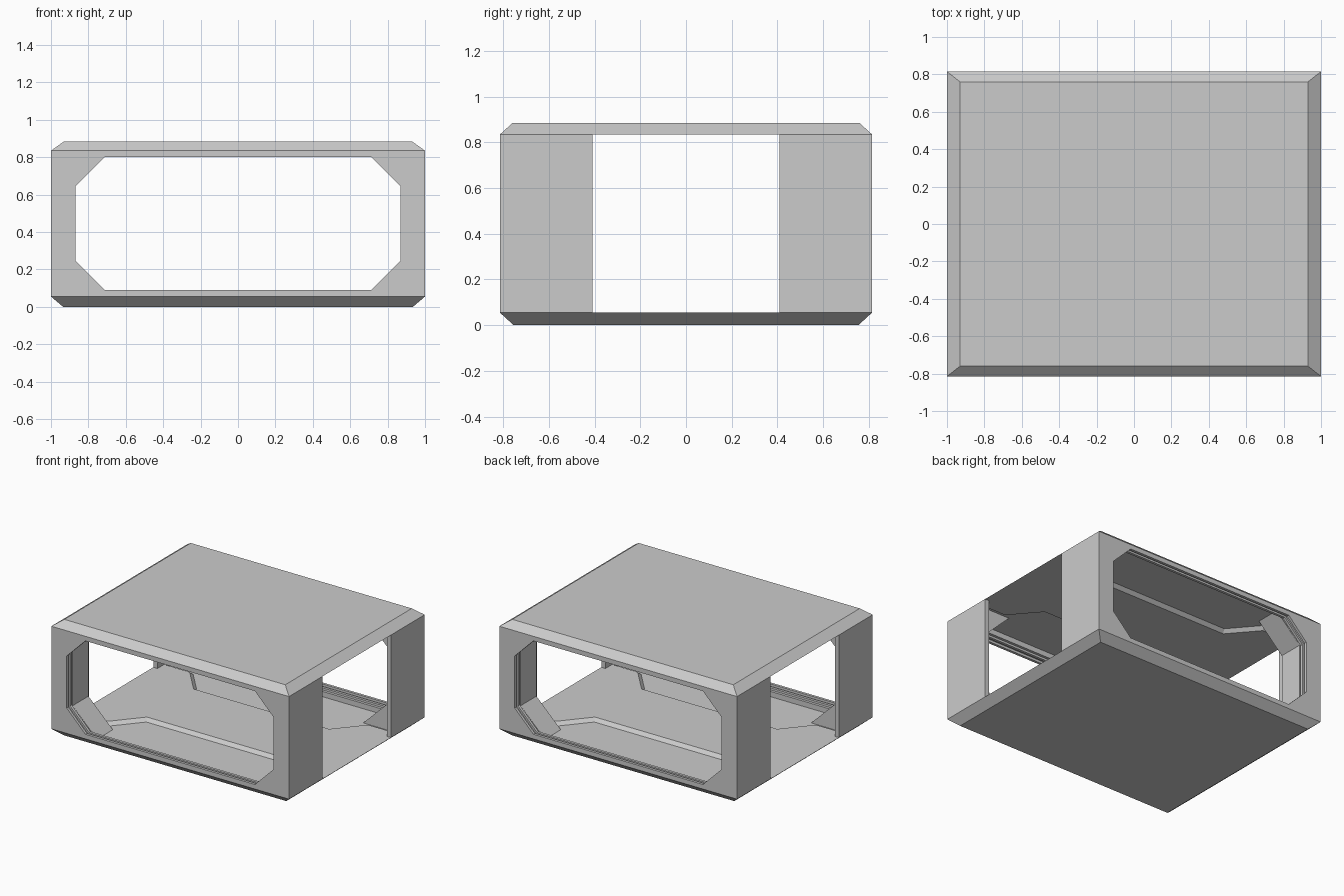
import bpy, bmesh

if "Cube" in bpy.data.objects:
    bpy.data.objects.remove(bpy.data.objects["Cube"])

Y = 0.815          # half depth
Z0, Z1 = 0.055, 0.835   # floor and ceiling planes
ZC = 0.445


def loft(name, loops, closed=False):
    """Skin a list of point loops; cap the ends, or close it into a ring."""
    bm = bmesh.new()
    rows = [[bm.verts.new(p) for p in loop] for loop in loops]
    n = len(rows[0])
    pairs = list(zip(rows, rows[1:])) + ([(rows[-1], rows[0])] if closed else [])
    for a, b in pairs:
        for i in range(n):
            j = (i + 1) % n
            bm.faces.new((a[i], a[j], b[j], b[i]))
    if not closed:
        bm.faces.new(rows[0])
        bm.faces.new(rows[-1])
    bmesh.ops.remove_doubles(bm, verts=bm.verts, dist=1e-5)
    bmesh.ops.recalc_face_normals(bm, faces=bm.faces)
    me = bpy.data.meshes.new(name)
    bm.to_mesh(me)
    bm.free()
    ob = bpy.data.objects.new(name, me)
    bpy.context.collection.objects.link(ob)
    return ob


def rect(hx, hy, z):
    return [(-hx, -hy, z), (hx, -hy, z), (hx, hy, z), (-hx, hy, z)]


def cut(target, cutter):
    mod = target.modifiers.new("recess", 'BOOLEAN')
    mod.operation = 'DIFFERENCE'
    mod.solver = 'EXACT'
    mod.object = cutter
    cutter.hide_render = True
    bpy.context.view_layer.objects.active = target
    bpy.ops.object.modifier_apply(modifier=mod.name)
    bpy.data.objects.remove(cutter)


def recess_loop(s, z, inset):
    half = [(0.95, 0.73), (0.95, 0.49 + inset), (0.75 - inset / 2, 0.49 + inset), (0.57 - inset / 2, 0.28 + inset)]
    pts = half + [(-x, y) for x, y in reversed(half)]
    return [(x, s * y, z) for x, y in pts]


# Floor and roof slabs with bevelled rims
floor = loft("floor_slab", [rect(0.935, 0.755, 0), rect(1, Y, Z0)])
roof = loft("roof_slab", [rect(1, Y, Z1), rect(0.93, 0.76, 0.885)])

# Shallow sloped recesses at the front and back of floor and ceiling
for s in (-1, 1):
    cut(floor, loft("floor_cutter", [recess_loop(s, 0.03, 0.025), recess_loop(s, Z0 + 0.005, -0.005)]))
    cut(roof, loft("roof_cutter", [recess_loop(s, 0.86, 0.025), recess_loop(s, Z1 - 0.005, -0.005)]))


def octagon(d, y):
    hx, hz, c = 0.87 + d, 0.355 + d, 0.157 + d * 0.6
    q = [(hx, hz - c), (hx - c, hz), (c - hx, hz), (-hx, hz - c),
         (-hx, c - hz), (c - hx, -hz), (hx - c, -hz), (hx, c - hz)]
    return [(x, y, ZC + z) for x, z in q]


def outer(y):
    hz = (Z1 - Z0) / 2
    return [(sx, y, ZC + sz * hz) for sx, sz in
            [(1, 1), (1, 1), (-1, 1), (-1, 1), (-1, -1), (-1, -1), (1, -1), (1, -1)]]


# Stepped eight-sided end frames: (depth from face, opening widening)
steps = [(0, 0), (0.02, 0), (0.02, 0.018), (0.045, 0.018), (0.045, 0.004), (0.065, 0.004), (0.065, 0.02), (0.085, 0.02)]
for s, name in ((-1, "front_frame"), (1, "back_frame")):
    loops = [outer(s * Y)] + [octagon(d, s * (Y - t)) for t, d in steps] + [outer(s * (Y - 0.085))]
    loft(name, loops, closed=True)

# Deep corner jambs with gussets, and thin side walls beside the openings
jamb = [(1, Z0), (1, Z1), (0.96, 0.86), (0.675, 0.86), (0.88, 0.66),
        (0.88, 0.23), (0.675, 0.03), (0.96, 0.03)]
for sy, end in ((-1, "front"), (1, "back")):
    for sx, side in ((-1, "left"), (1, "right")):
        loft(f"{end}_{side}_jamb", [[(sx * x, sy * y, z) for x, z in jamb] for y in (0.73, 0.54)])
        loft(f"{end}_{side}_side_wall",
             [[(sx * x, sy * y, z) for x, y in ((0.965, 0.41), (1, 0.41), (1, 0.54), (0.965, 0.54))]
              for z in (Z0, Z1)])
